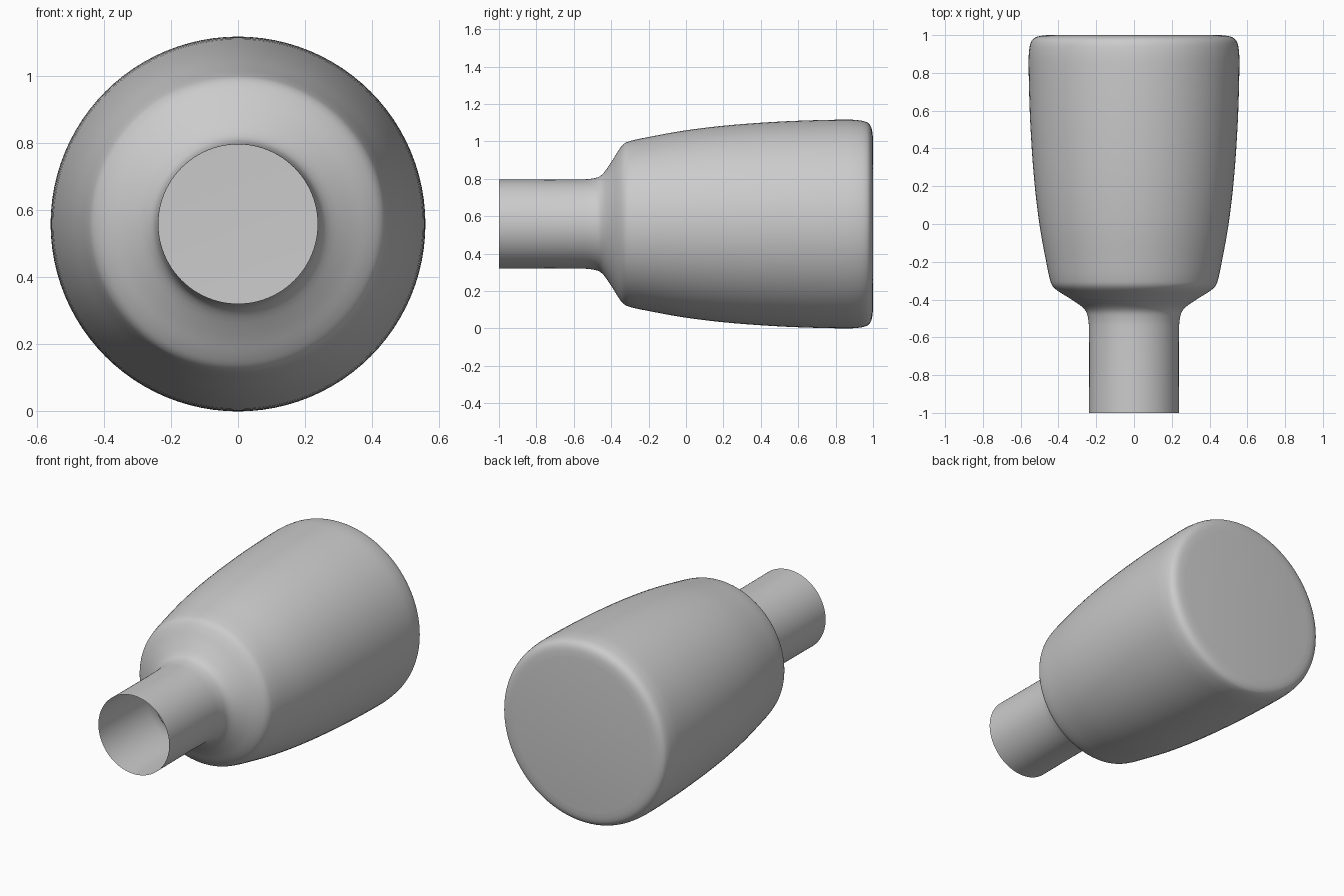
import bpy, bmesh, math
from mathutils import Matrix, Vector

if "Cube" in bpy.data.objects:
    bpy.data.objects.remove(bpy.data.objects["Cube"], do_unlink=True)

AXIS_Z = 0.558
SIDES = 96
STEPS = 4

grey = bpy.data.materials.new("plain_grey")
grey.use_nodes = True
colour = (0.6, 0.6, 0.6, 1)
grey.diffuse_color = colour
grey.node_tree.nodes["Principled BSDF"].inputs["Base Color"].default_value = colour

# Profile as (position along y, radius): open neck, shoulder, flared body, rounded end
PROFILE = [(-1, 0.238), (-0.75, 0.237), (-0.58, 0.238), (-0.5, 0.243),
           (-0.45, 0.263), (-0.4, 0.33), (-0.36, 0.395), (-0.33, 0.43),
           (-0.29, 0.446), (-0.2, 0.465), (0, 0.501), (0.25, 0.53),
           (0.55, 0.55), (0.83, 0.558), (0.92, 0.555), (0.965, 0.545),
           (0.985, 0.527), (0.995, 0.5), (1, 0.46)]


def smooth_curve(points):
    """Catmull-Rom curve through the points."""
    pts = [Vector(p) for p in points]
    pts = [2 * pts[0] - pts[1]] + pts + [2 * pts[-1] - pts[-2]]
    result = []
    for a, b, c, d in zip(pts, pts[1:], pts[2:], pts[3:]):
        for i in range(STEPS):
            t = i / STEPS
            result.append(b + (c - a) * t / 2
                          + (a - 2.5 * b + 2 * c - d / 2) * t ** 2
                          + (1.5 * (b - c) + (d - a) / 2) * t ** 3)
    return result + [pts[-2]]


# Hollow shell turned around the long axis
bm = bmesh.new()
rings = []
for y, r in smooth_curve(PROFILE):
    ring = []
    for i in range(SIDES):
        angle = math.tau * i / SIDES
        ring.append(bm.verts.new((r * math.cos(angle), y, r * math.sin(angle))))
    rings.append(ring)
for near, far in zip(rings, rings[1:]):
    for i in range(SIDES):
        j = (i + 1) % SIDES
        bm.faces.new((near[i], far[i], far[j], near[j]))

# Closed flat end
centre = bm.verts.new((0, 1, 0))
for i in range(SIDES):
    bm.faces.new((rings[-1][i], centre, rings[-1][(i + 1) % SIDES]))
bmesh.ops.recalc_face_normals(bm, faces=bm.faces)
bmesh.ops.transform(bm, matrix=Matrix.Translation((0, 0, AXIS_Z)), verts=bm.verts)

mesh = bpy.data.meshes.new("necked_shell")
bm.to_mesh(mesh)
bm.free()
mesh.materials.append(grey)
shell = bpy.data.objects.new("necked_shell", mesh)
bpy.context.collection.objects.link(shell)
bpy.context.view_layer.objects.active = shell
shell.select_set(True)
bpy.ops.object.shade_smooth_by_angle(angle=math.radians(40))
